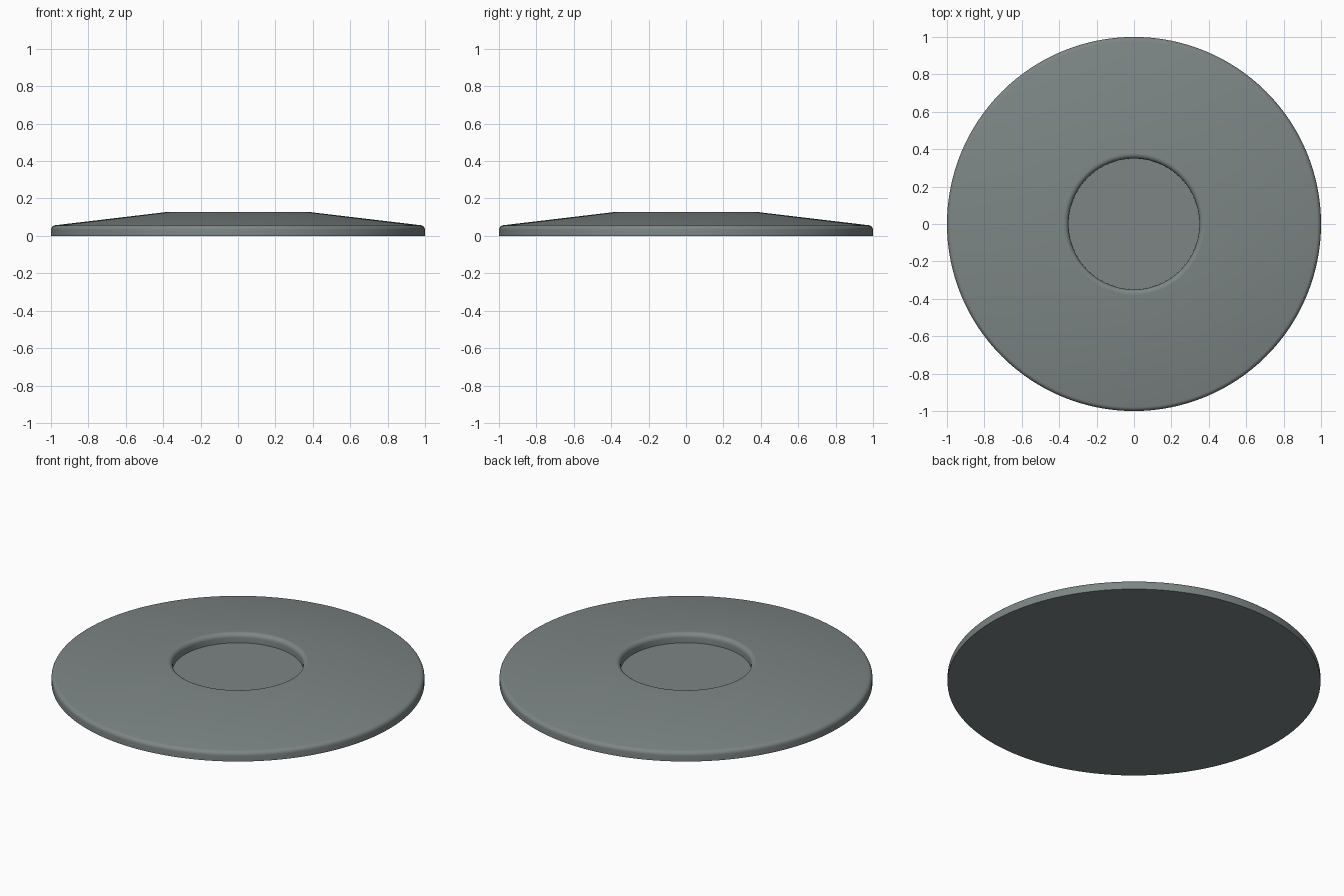
import bpy, bmesh, math

if "Cube" in bpy.data.objects:
    bpy.data.objects.remove(bpy.data.objects["Cube"])

SEGMENTS = 128


def arc(cx, cz, r, start, end, steps=6):
    """Points of a rounded corner in the (radius, height) plane."""
    angles = [math.radians(start + (end - start) * i / steps) for i in range(steps + 1)]
    return [(cx + r * math.cos(a), cz + r * math.sin(a)) for a in angles]


# Cross-section from the bottom edge, over the sloped top, into the recess
slope = math.degrees(math.atan2(0.073, 0.61))
profile = [(1.0, 0.0)]
profile += arc(0.975, 0.032, 0.025, 0, 90 - slope)           # rounded outer rim
profile += arc(0.376, 0.102, 0.026, 90 - slope, 180)         # rounded recess lip
profile += [(0.35, 0.073)]                                   # recess wall foot

# Disc body, turned around the vertical axis
bm = bmesh.new()
rings = []
for r, z in profile:
    rings.append([bm.verts.new((r * math.cos(2 * math.pi * i / SEGMENTS),
                                r * math.sin(2 * math.pi * i / SEGMENTS), z))
                  for i in range(SEGMENTS)])
for a, b in zip(rings, rings[1:]):
    for i in range(SEGMENTS):
        j = (i + 1) % SEGMENTS
        bm.faces.new((a[i], a[j], b[j], b[i]))
bm.faces.new(rings[-1])                 # recess floor
bm.faces.new(list(reversed(rings[0])))  # flat underside
bmesh.ops.recalc_face_normals(bm, faces=bm.faces)

mesh = bpy.data.meshes.new("disc_body")
bm.to_mesh(mesh)
bm.free()
disc = bpy.data.objects.new("disc_body", mesh)
bpy.context.collection.objects.link(disc)

# Single grey finish
grey = bpy.data.materials.new("blue_grey")
grey.diffuse_color = (0.205, 0.235, 0.235, 1.0)
grey.use_nodes = True
grey.node_tree.nodes["Principled BSDF"].inputs["Base Color"].default_value = grey.diffuse_color
mesh.materials.append(grey)

bpy.context.view_layer.objects.active = disc
disc.select_set(True)
bpy.ops.object.shade_smooth_by_angle(angle=math.radians(35))
